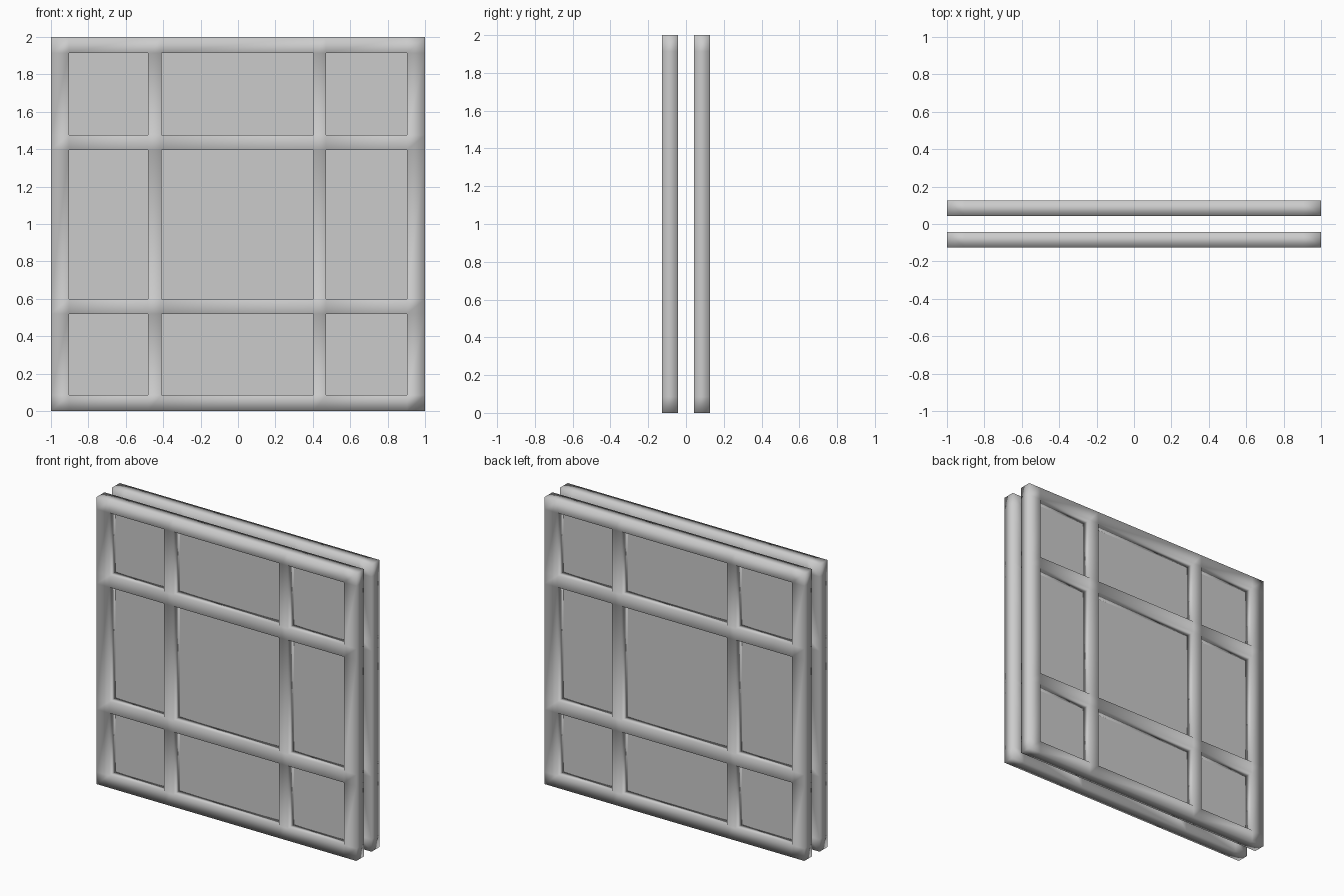
import bpy, bmesh, math

if "Cube" in bpy.data.objects:
    bpy.data.objects.remove(bpy.data.objects["Cube"])

XS = [-1.0, -0.904, -0.481, -0.41, 0.405, 0.47, 0.904, 1.0]
ZS = [0.0, 0.085, 0.52, 0.6, 1.396, 1.476, 1.914, 2.0]
Y_FRONT, Y_BACK, Y_PANE = -0.126, -0.042, -0.055


def add_object(name, bm, angle):
    me = bpy.data.meshes.new(name)
    bm.to_mesh(me)
    bm.free()
    ob = bpy.data.objects.new(name, me)
    ob.rotation_euler.z = angle
    bpy.context.collection.objects.link(ob)
    return ob


# Lattice frame: one welded grid with the pane openings left out, extruded
def make_frame(name, angle):
    bm = bmesh.new()
    v = [[bm.verts.new((x, Y_FRONT, z)) for z in ZS] for x in XS]
    for i in range(7):
        for j in range(7):
            if not (i % 2 and j % 2):
                bm.faces.new((v[i][j], v[i + 1][j], v[i + 1][j + 1], v[i][j + 1]))
    ext = bmesh.ops.extrude_face_region(bm, geom=bm.faces[:], use_keep_orig=True)
    for e in ext["geom"]:
        if isinstance(e, bmesh.types.BMVert):
            e.co.y = Y_BACK
    bmesh.ops.recalc_face_normals(bm, faces=bm.faces[:])
    for f in bm.faces:
        f.smooth = True
    return add_object(name, bm, angle)


# Nine flat glass sheets near the inner side of the frame
def make_panes(name, angle):
    bm = bmesh.new()
    for i in (1, 3, 5):
        for j in (1, 3, 5):
            corners = [(XS[i], ZS[j]), (XS[i + 1], ZS[j]),
                       (XS[i + 1], ZS[j + 1]), (XS[i], ZS[j + 1])]
            bm.faces.new([bm.verts.new((x, Y_PANE, z)) for x, z in corners])
    return add_object(name, bm, angle)


# Front window, and the same window turned round for the back
for side, angle in (("front", 0.0), ("back", math.pi)):
    make_frame(side + "_window_frame", angle)
    make_panes(side + "_window_panes", angle)
